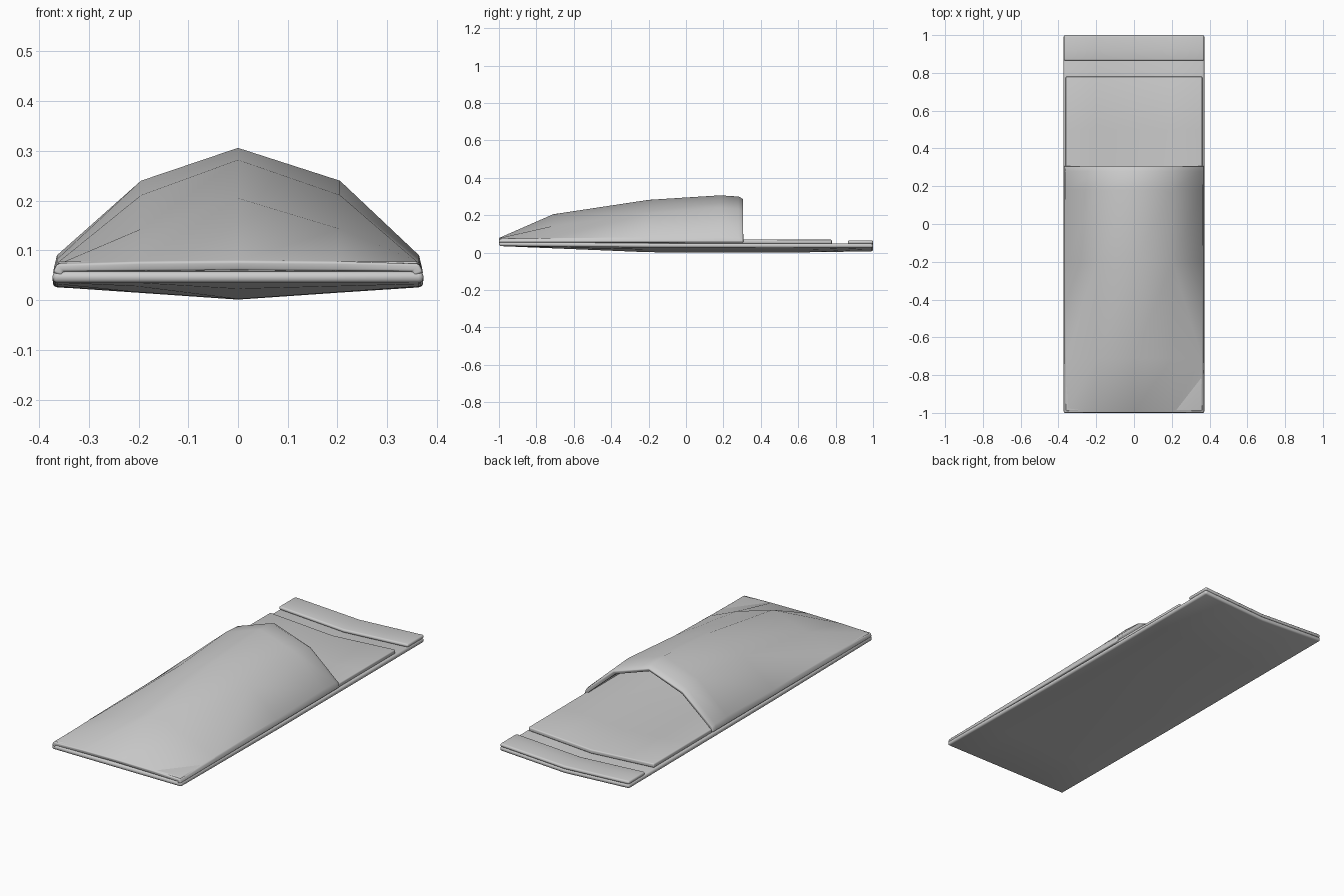
import bpy, math

if "Cube" in bpy.data.objects:
    bpy.data.objects.remove(bpy.data.objects["Cube"])


def sheet(name, rows, thickness, offset, bevel):
    """Loft a grid through rows of (x, y, z) points and give it thickness."""
    n = len(rows[0])
    verts = [p for row in rows for p in row]
    faces = [(r * n + c, r * n + c + 1, (r + 1) * n + c + 1, (r + 1) * n + c)
             for r in range(len(rows) - 1) for c in range(n - 1)]
    mesh = bpy.data.meshes.new(name)
    mesh.from_pydata(verts, [], faces)
    mesh.update()
    obj = bpy.data.objects.new(name, mesh)
    bpy.context.collection.objects.link(obj)
    sol = obj.modifiers.new("thickness", 'SOLIDIFY')
    sol.thickness, sol.offset = thickness, offset
    bev = obj.modifiers.new("rounded_edge", 'BEVEL')
    bev.width, bev.segments = bevel, 3
    bev.limit_method, bev.angle_limit = 'ANGLE', math.radians(50)
    bpy.ops.object.select_all(action='DESELECT')
    obj.select_set(True)
    bpy.context.view_layer.objects.active = obj
    bpy.ops.object.shade_smooth_by_angle(angle=math.radians(50))
    return obj


def lerp(table, y):
    for (y0, z0), (y1, z1) in zip(table, table[1:]):
        if y <= y1:
            return z0 + (z1 - z0) * (y - y0) / (y1 - y0)
    return table[-1][1]


# Underside height along the length, at the side edges and at the sagging middle
EDGE = [(-1, .035), (-.2, .028), (1, .026)]
MIDDLE = [(-1, .035), (-.2, .002), (.6, .001), (1, .007)]


def sagging(ys, half_width, lift):
    rows = []
    for y in ys:
        e, m = lerp(EDGE, y), lerp(MIDDLE, y)
        rows.append([(f * half_width, y, m + (e - m) * abs(f) + lift)
                     for f in (-1, -.55, 0, .55, 1)])
    return rows


# Bottom layer, inner mattress layer and the raised strip at the head end
sheet("bottom_layer", sagging([-1, -.7, -.2, .2, .6, 1], .373, 0), .023, 1, .010)
sheet("inner_layer", sagging([-.99, -.7, -.2, .2, .5, .78], .362, .022), .021, 1, .006)
sheet("head_strip", sagging([.865, .92, 1], .372, .021), .018, 1, .008)

# Arched cover: y, middle height, shoulder height, edge height
profile = [(-1, .078, .077, .073), (-.71, .205, .143, .076), (-.2, .282, .211, .082),
           (.18, .306, .240, .090), (.28, .300, .233, .087), (.307, .286, .218, .080)]
cover = [[(-.372, y, .056), (-.364, y, e), (-.195, y, s), (0, y, m),
          (.205, y, s), (.364, y, e), (.372, y, .056)] for y, m, s, e in profile]
sheet("arched_cover", cover, .02, -1, .007)
